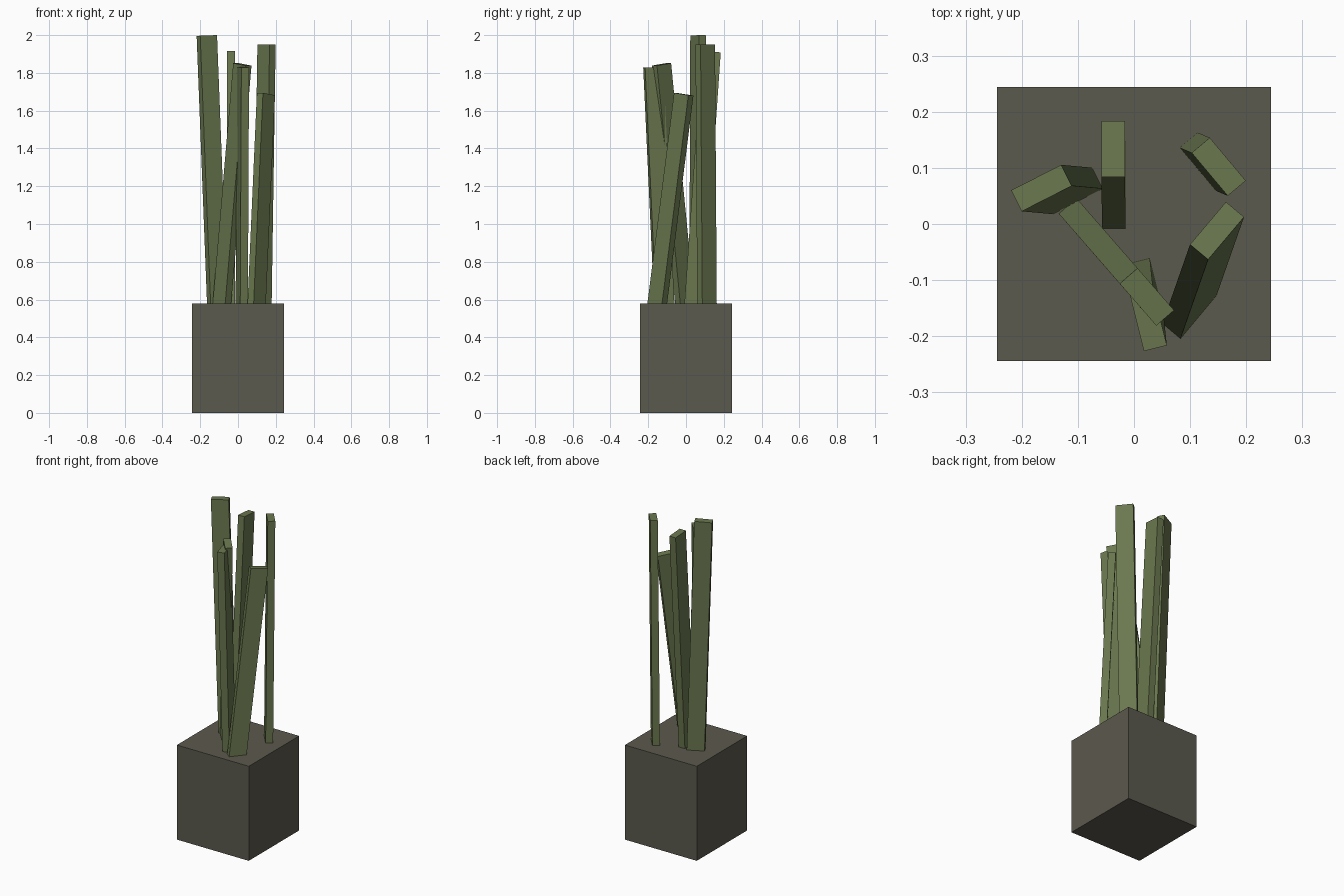
import bpy
from math import radians
from mathutils import Matrix, Vector

if "Cube" in bpy.data.objects:
    bpy.data.objects.remove(bpy.data.objects["Cube"])


def make_material(name, color):
    mat = bpy.data.materials.new(name)
    mat.use_nodes = True
    mat.diffuse_color = (*color, 1)
    mat.node_tree.nodes["Principled BSDF"].inputs["Base Color"].default_value = (*color, 1)
    return mat


def add_box(name, size, matrix, mat):
    bpy.ops.mesh.primitive_cube_add(size=1)
    obj = bpy.context.object
    obj.name = name
    obj.data.transform(matrix @ Matrix.Diagonal((*size, 1)))
    obj.data.materials.append(mat)


stone = make_material("dark stone", (0.105, 0.1, 0.075))
green = make_material("stalk green", (0.145, 0.187, 0.078))

# Square block planter
POT_TOP = 0.58
add_box("planter", (0.488, 0.488, POT_TOP), Matrix.Translation((0, 0, POT_TOP / 2)), stone)


def add_stalk(name, base, top, yaw):
    """Flat-sided stalk leaning from the planter's top to its tip."""
    foot, tip = Vector((*base, POT_TOP)), Vector(top)
    foot -= (tip - foot) * 0.1  # sink the foot into the planter
    axis = tip - foot
    lean = Vector((0, 0, 1)).rotation_difference(axis).to_matrix().to_4x4()
    turn = Matrix.Rotation(radians(yaw), 4, "Z")
    matrix = Matrix.Translation((foot + tip) / 2) @ lean @ turn
    add_box(name, (0.1, 0.042, axis.length), matrix, green)


# Six leaning stalks: base point, tip point, turn
add_stalk("left_stalk", (-0.11, 0.059), (-0.165, 0.064, 1.998), 27)
add_stalk("back_stalk", (-0.036, 0.042), (-0.037, 0.134, 1.912), 90)
add_stalk("right_back_stalk", (0.13, 0.111), (0.151, 0.102, 1.95), -50)
add_stalk("right_front_stalk", (0.099, -0.152), (0.148, -0.012, 1.687), 50)
add_stalk("crossing_stalk", (-0.085, -0.006), (0.023, -0.13, 1.845), -49)
add_stalk("front_stalk", (0.02, -0.115), (0.026, -0.173, 1.83), 104)
